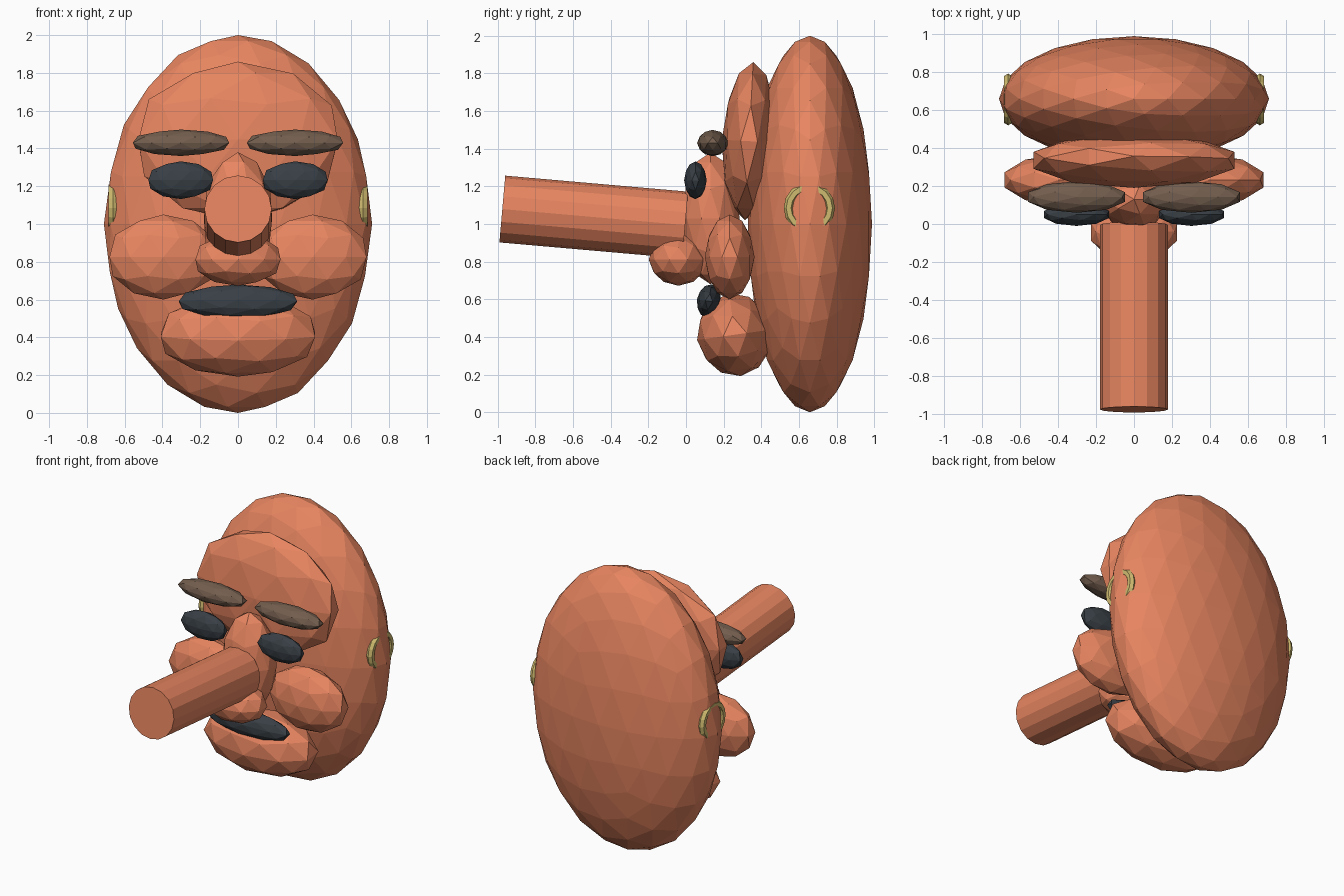
import bpy
from math import radians, pi

if "Cube" in bpy.data.objects:
    bpy.data.objects.remove(bpy.data.objects["Cube"])


def material(name, rgb):
    m = bpy.data.materials.new(name)
    m.diffuse_color = (*rgb, 1)
    m.use_nodes = True
    m.node_tree.nodes["Principled BSDF"].inputs["Base Color"].default_value = m.diffuse_color
    return m


RED = material("red_lacquer", (0.80, 0.235, 0.117))
DARK = material("dark_opening", (0.04, 0.05, 0.06))
BROWN = material("brow_brown", (0.17, 0.11, 0.075))
GOLD = material("gold", (0.63, 0.50, 0.16))


def finish(name, mat):
    ob = bpy.context.object
    ob.name = name
    ob.data.materials.append(mat)
    return ob


def blob(name, loc, radii, mat, tilt=0, detail=2):
    """Faceted ellipsoid, tilted about the x axis."""
    bpy.ops.mesh.primitive_ico_sphere_add(subdivisions=detail, radius=1, location=loc,
                                          rotation=(radians(tilt), 0, 0))
    bpy.context.object.scale = radii
    return finish(name, mat)


# Mask shell and central face forms
blob("mask_shell", (0, 0.658, 1.0), (0.71, 0.33, 1.0), RED, detail=3)
blob("forehead", (0, 0.335, 1.44), (0.555, 0.145, 0.42), RED, tilt=-3)
blob("chin", (0, 0.26, 0.412), (0.43, 0.203, 0.222), RED, tilt=8)
blob("nose_bridge", (0, 0.13, 1.03), (0.19, 0.155, 0.35), RED)
blob("nose_base", (0, -0.04, 0.812), (0.237, 0.158, 0.14), RED)
blob("mouth", (0, 0.122, 0.59), (0.328, 0.065, 0.09), DARK, tilt=-8)

# Long nose, rising slightly to the front
bpy.ops.mesh.primitive_cylinder_add(vertices=16, radius=0.178, depth=0.975,
                                    location=(0, -0.49, 1.037),
                                    rotation=(radians(85), 0, 0))
finish("long_nose", RED)

# Paired parts
for side, s in (("left", -1), ("right", 1)):
    blob(side + "_cheek", (s * 0.395, 0.232, 0.825), (0.30, 0.132, 0.225), RED)
    blob(side + "_eye", (s * 0.303, 0.05, 1.232), (0.18, 0.06, 0.1), DARK)
    blob(side + "_brow", (s * 0.302, 0.142, 1.43), (0.268, 0.083, 0.07), BROWN)
    bpy.ops.mesh.primitive_torus_add(major_segments=16, minor_segments=6,
                                     major_radius=0.11, minor_radius=0.026,
                                     location=(s * 0.662, 0.655, 1.085),
                                     rotation=(0, pi / 2, 0))
    finish(side + "_cord_ring", GOLD)
